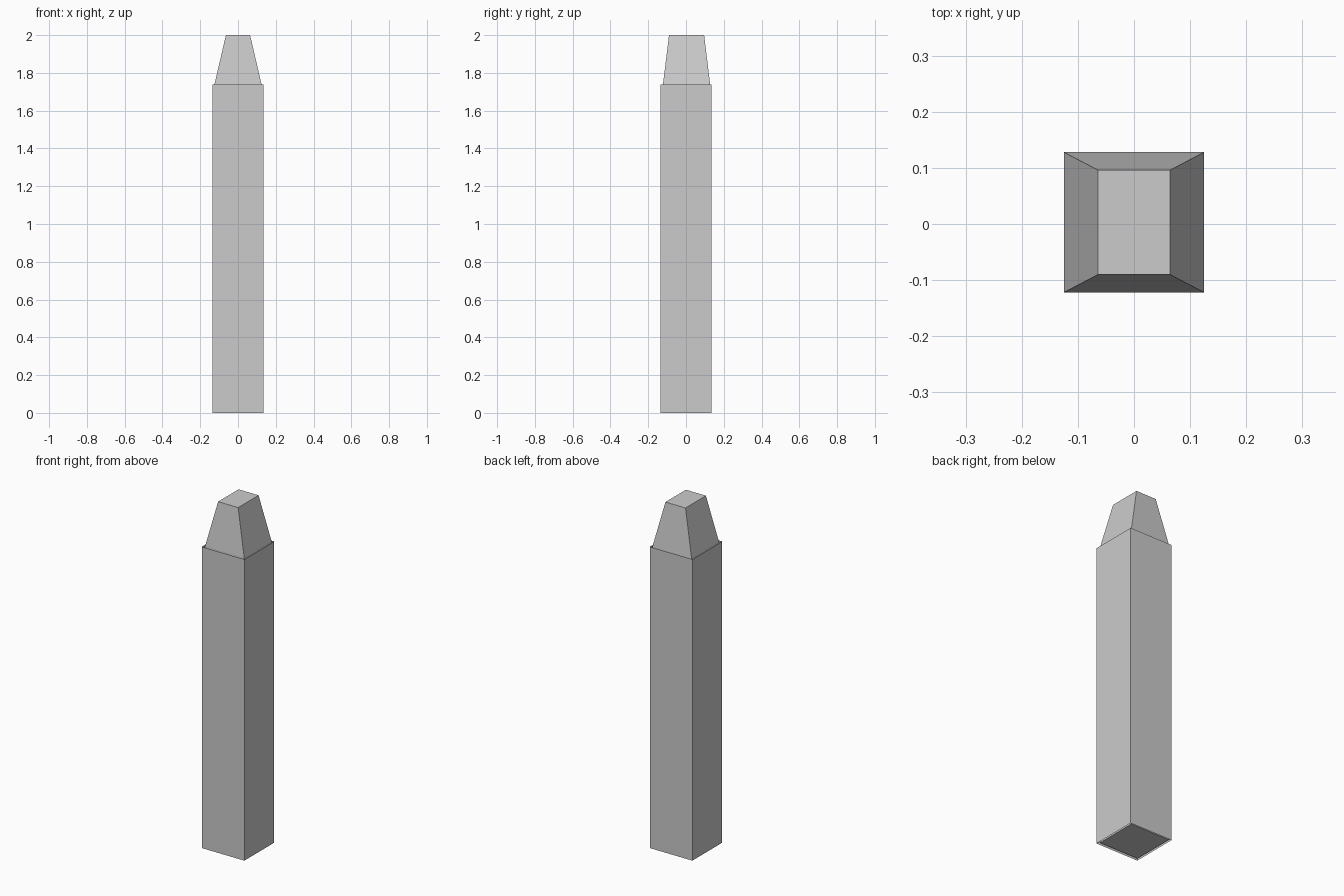
import bpy, bmesh

if "Cube" in bpy.data.objects:
    bpy.data.objects.remove(bpy.data.objects["Cube"])


def loft(name, sections, cap):
    """Join rectangular sections (half_x, half_y, centre_y, z) with flat sides."""
    bm = bmesh.new()
    rings = [[bm.verts.new((sx * hx, cy + sy * hy, z))
              for sx, sy in ((-1, -1), (1, -1), (1, 1), (-1, 1))]
             for hx, hy, cy, z in sections]
    for low, high in zip(rings, rings[1:]):
        for i in range(4):
            j = (i + 1) % 4
            bm.faces.new((low[i], low[j], high[j], high[i]))
    if cap:
        bm.faces.new(rings[0][::-1])
        bm.faces.new(rings[-1])
    mesh = bpy.data.meshes.new(name)
    bm.to_mesh(mesh)
    bm.free()
    obj = bpy.data.objects.new(name, mesh)
    bpy.context.collection.objects.link(obj)
    return obj


# Solid core with a tapered, blunt tip
loft("core_with_tip", [(0.125, 0.125, 0.003, 0.002),
                       (0.125, 0.125, 0.003, 1.738),
                       (0.064, 0.093, 0.003, 2.0)], cap=True)

# Thin open sleeve around the core
loft("outer_sleeve", [(0.136, 0.136, 0, 0), (0.136, 0.136, 0, 1.738)], cap=False)
